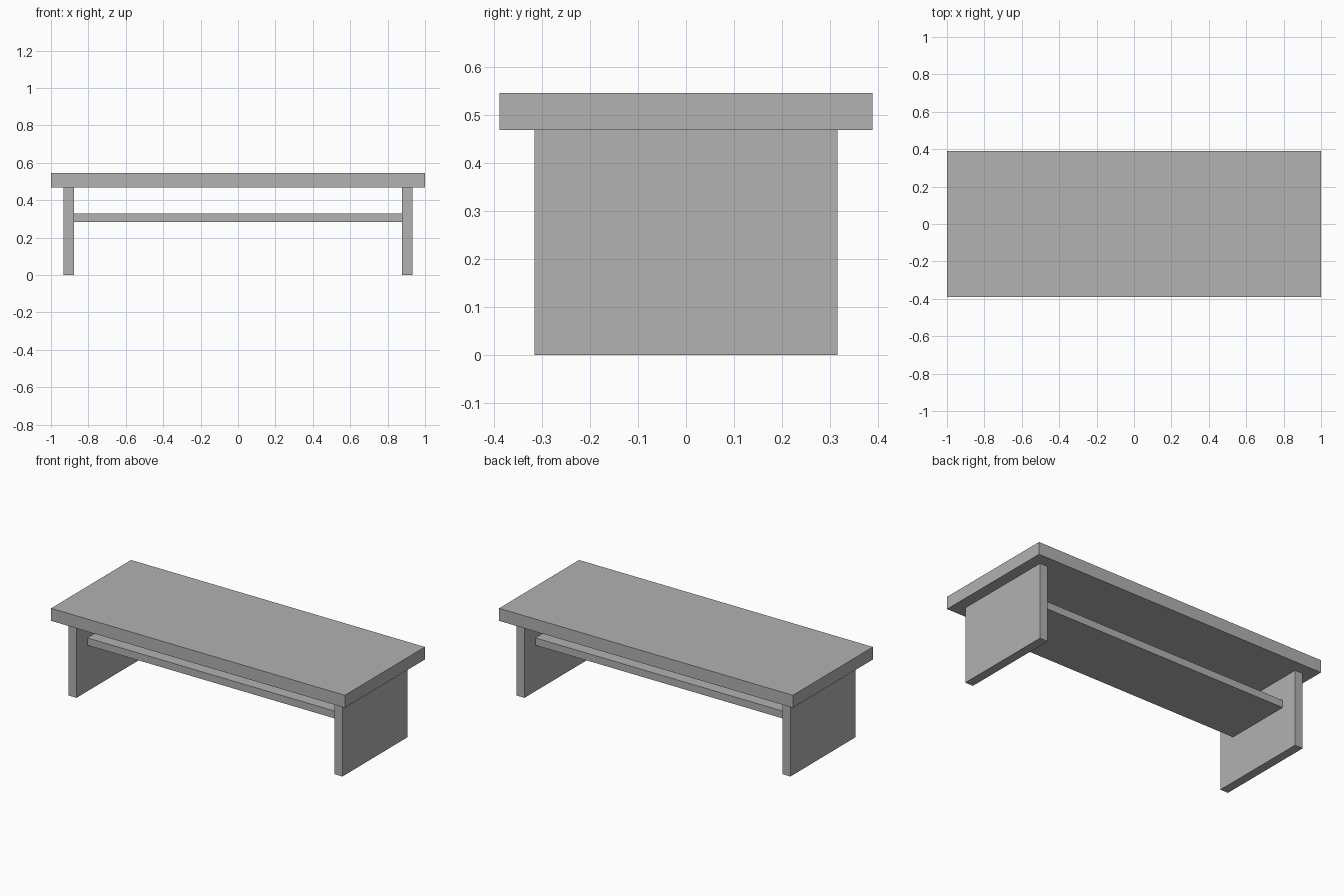
import bpy

cube = bpy.data.objects.get("Cube")
if cube:
    bpy.data.objects.remove(cube, do_unlink=True)

grey = bpy.data.materials.new("plain_grey")
grey.use_nodes = True
colour = (0.445, 0.445, 0.445, 1)
grey.diffuse_color = colour
grey.node_tree.nodes["Principled BSDF"].inputs["Base Color"].default_value = colour


def board(name, x, y, z):
    """Box spanning the given (low, high) ranges."""
    spans = (x, y, z)
    bpy.ops.mesh.primitive_cube_add(size=1, location=[(a + b) / 2 for a, b in spans])
    obj = bpy.context.object
    obj.name = name
    obj.scale = [b - a for a, b in spans]
    bpy.ops.object.transform_apply(location=False, rotation=False, scale=True)
    obj.data.materials.append(grey)
    return obj


TOP_UNDERSIDE = 0.469
LEG_INNER, LEG_OUTER = 0.878, 0.932

# Table top
board("table_top", (-1, 1), (-0.389, 0.389), (TOP_UNDERSIDE, 0.546))

# Panel legs
board("left_leg", (LEG_INNER, LEG_OUTER), (-0.316, 0.316), (0, TOP_UNDERSIDE))
board("right_leg", (-LEG_OUTER, -LEG_INNER), (-0.316, 0.316), (0, TOP_UNDERSIDE))

# Shelf between the legs
board("shelf", (-LEG_INNER, LEG_INNER), (-0.21, 0.21), (0.283, 0.328))
